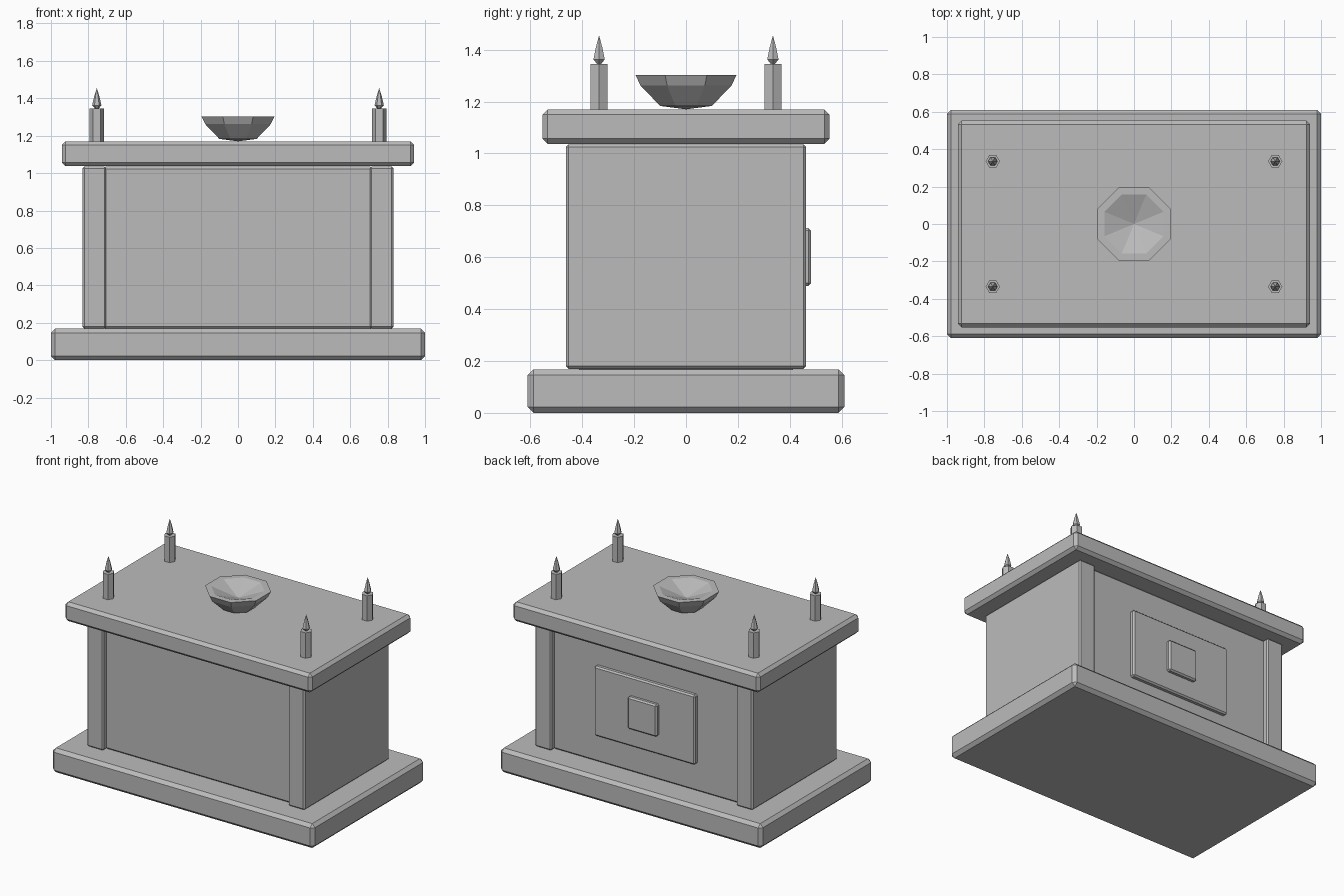
import bpy
import bmesh
from math import pi, cos, sin

old = bpy.data.objects.get("Cube")
if old:
    bpy.data.objects.remove(old, do_unlink=True)

stone = bpy.data.materials.new("grey stone")
stone.use_nodes = True
GREY = (0.5, 0.5, 0.5, 1)
stone.diffuse_color = GREY
stone.node_tree.nodes["Principled BSDF"].inputs["Base Color"].default_value = GREY


def add_object(name, bm):
    bmesh.ops.recalc_face_normals(bm, faces=bm.faces)
    mesh = bpy.data.meshes.new(name)
    bm.to_mesh(mesh)
    bm.free()
    mesh.materials.append(stone)
    obj = bpy.data.objects.new(name, mesh)
    bpy.context.collection.objects.link(obj)
    return obj


def block(name, x, y, z, chamfer):
    """Chamfered box from (low, high) ranges."""
    bm = bmesh.new()
    bmesh.ops.create_cube(bm, size=1)
    for v in bm.verts:
        v.co = [sum(r) / 2 + c * (r[1] - r[0]) for c, r in zip(v.co, (x, y, z))]
    obj = add_object(name, bm)
    bevel = obj.modifiers.new("chamfer", "BEVEL")
    bevel.width = chamfer
    bevel.segments = 1
    return obj


def turned(name, profile, sides, centre=(0, 0), turn=0):
    """Faceted solid of revolution; a zero radius makes a point."""
    bm = bmesh.new()
    rings = []
    for r, z in profile:
        angles = [turn + 2 * pi * i / sides for i in range(sides)] if r else [0]
        rings.append([bm.verts.new((centre[0] + r * cos(a), centre[1] + r * sin(a), z))
                      for a in angles])
    for low, high in zip(rings, rings[1:]):
        for i in range(sides):
            j = (i + 1) % sides
            if len(low) == 1:
                bm.faces.new((low[0], high[j], high[i]))
            elif len(high) == 1:
                bm.faces.new((low[i], low[j], high[0]))
            else:
                bm.faces.new((low[i], low[j], high[j], high[i]))
    return add_object(name, bm)


# Plinth, body and table slab
block("base_plinth", (-1, 1), (-0.61, 0.61), (0, 0.168), 0.022)
block("body", (-0.72, 0.72), (-0.425, 0.425), (0.168, 1.035), 0.012)
block("top_slab", (-0.942, 0.942), (-0.553, 0.553), (1.037, 1.17), 0.02)

# Side walls standing proud of the body
for side, name in ((-1, "right_wall"), (1, "left_wall")):
    block(name, sorted((side * 0.705, side * 0.832)), (-0.463, 0.463), (0.17, 1.035), 0.01)

# Raised panel and square boss on the back
block("back_panel", (-0.385, 0.385), (0.40, 0.455), (0.36, 0.84), 0.01)
block("back_boss", (-0.112, 0.112), (0.43, 0.482), (0.49, 0.712), 0.01)

# Octagonal bowl with a flat rim and a hollow centre
bowl = [(0, 1.17), (0.108, 1.183), (0.19, 1.262), (0.211, 1.303), (0.17, 1.303), (0, 1.24)]
turned("bowl", bowl, 8, turn=pi / 8)

# Candles with flames near the four corners
for x, x_name in ((-0.755, "right"), (0.755, "left")):
    for y, y_name in ((-0.335, "front"), (0.335, "back")):
        place = y_name + "_" + x_name
        turned("candle_" + place, [(0, 1.165), (0.038, 1.165), (0.038, 1.345), (0, 1.345)], 6, (x, y))
        turned("flame_" + place, [(0, 1.335), (0.025, 1.362), (0.014, 1.41), (0, 1.455)], 6, (x, y))
